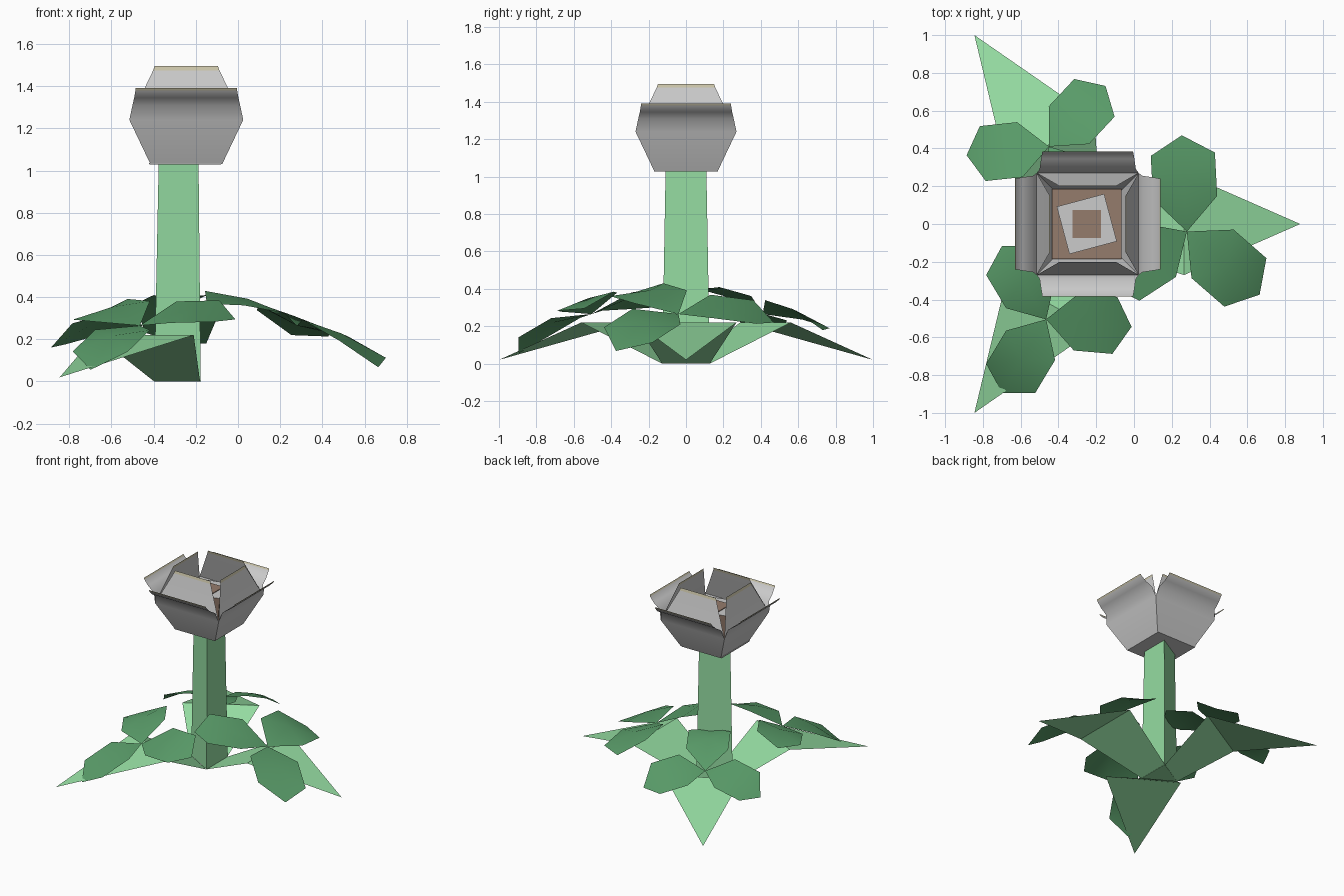
import bpy
from math import sin, cos, radians, pi

if "Cube" in bpy.data.objects:
    bpy.data.objects.remove(bpy.data.objects["Cube"])


def material(name, rgb):
    m = bpy.data.materials.new(name)
    m.diffuse_color = (*rgb, 1)
    m.use_nodes = True
    m.node_tree.nodes["Principled BSDF"].inputs["Base Color"].default_value = m.diffuse_color
    return m


LIGHT = material("light_green", (0.30, 0.72, 0.36))
DARK = material("dark_green", (0.10, 0.33, 0.14))
BROWN = material("brown", (0.30, 0.20, 0.15))
RIM = material("pale_rim", (0.60, 0.56, 0.40))
GREY = material("grey", (0.6, 0.6, 0.6))


def make(name, verts, faces, mats, slots=None, smooth=False):
    me = bpy.data.meshes.new(name)
    me.from_pydata(verts, [], faces)
    for m in mats:
        me.materials.append(m)
    for i, p in enumerate(me.polygons):
        p.use_smooth = smooth
        if slots:
            p.material_index = slots[i]
    ob = bpy.data.objects.new(name, me)
    bpy.context.collection.objects.link(ob)
    return ob


def ring(n, r, z, turn):
    return [(CX + r * cos(turn + 2 * pi * i / n), r * sin(turn + 2 * pi * i / n), z)
            for i in range(n)]


def prism(name, n, sections, turn, mats, cap_slot=0):
    verts = [v for r, z in sections for v in ring(n, r, z, turn)]
    faces = [(k * n + i, k * n + (i + 1) % n, (k + 1) * n + (i + 1) % n, (k + 1) * n + i)
             for k in range(len(sections) - 1) for i in range(n)]
    slots = [0] * len(faces) + [0, cap_slot]
    faces += [tuple(reversed(range(n))), tuple(range(len(verts) - n, len(verts)))]
    return make(name, verts, faces, mats, slots)


CX = -0.25

# three-sided stem, one edge towards -x
prism("stem", 3, [(0.147, 0), (0.126, 1.03)], pi, [LIGHT])


# big ground leaves: folded sheets growing from the foot of each stem side
def ground_leaf(name, base, wide, tip):
    verts = [(*p, 0) for p in base] + [(*p, 0.22) for p in wide] + [(*tip, 0.02)]
    make(name, verts, [(0, 1, 2, 3), (3, 2, 4)], [LIGHT])


ground_leaf("ground_leaf_right", [(-0.18, -0.127), (-0.18, 0.127)],
            [(0.265, 0.27), (0.265, -0.27)], (0.88, 0))
for side, s in (("back", 1), ("front", -1)):
    ground_leaf("ground_leaf_" + side, [(-0.18, 0.127 * s), (-0.397, 0)],
                [(-0.675, 0.29 * s), (-0.21, 0.56 * s)], (-0.845, s))

# leaflet outline: along, across, lift above the drooping surface
LEAFLET = [(0, 0, 0), (0.18, -0.17, 0.045), (0.41, -0.17, 0.045), (0.51, 0, 0.01),
           (0.41, 0.17, 0.045), (0.18, 0.17, 0.045), (0.28, 0, 0.06)]


def leaflet(name, centre, angle, outward, scale):
    a, o = radians(angle), radians(outward)
    verts = []
    for u, v, lift in LEAFLET:
        u, v = u * scale, v * scale
        x, y = u * cos(a) - v * sin(a), u * sin(a) + v * cos(a)
        z = 0.265 - 0.37 * (x * cos(o) + y * sin(o)) - 0.25 * u * u + lift
        verts.append((centre[0] + x, centre[1] + y, z))
    make(name, verts, [(i, (i + 1) % 6, 6) for i in range(6)], [DARK], smooth=True)


# three groups of three leaflets
for side, centre, outward, scale, angles in (
        ("right", (0.28, -0.04), 0, 1.0, (93, 213, 319)),
        ("back", (-0.45, 0.41), 120, 0.86, (47, 186, 300)),
        ("front", (-0.465, -0.505), 240, 0.89, (355, 239, 121))):
    for i, a in enumerate(angles):
        leaflet(f"leaflet_{side}_{i + 1}", centre, a, outward, scale)


# petals: a profile of (distance out, height, half width), turned to four sides
def petal(name, profile, quarter):
    a = quarter * pi / 2
    verts = []
    for r, z, w in profile:
        for t in (-w, w):
            verts.append((CX + 0.005 + r * cos(a) - t * sin(a), r * sin(a) + t * cos(a), z))
    n = len(profile) - 1
    faces = [(2 * k, 2 * k + 1, 2 * k + 3, 2 * k + 2) for k in range(n)]
    ob = make(name, verts, faces, [GREY, RIM], [0] * (n - 1) + [1], smooth=True)
    bpy.context.view_layer.objects.active = ob
    ob.select_set(True)
    bpy.ops.object.shade_smooth_by_angle(angle=radians(50))
    ob.select_set(False)


OUTER = [(0.17, 1.03, 0.17), (0.27, 1.24, 0.27), (0.29, 1.31, 0.255),
         (0.345, 1.345, 0.247), (0.38, 1.38, 0.241), (0.385, 1.392, 0.24)]
INNER = [(0.27, 1.24, 0.27), (0.205, 1.475, 0.157), (0.2, 1.495, 0.15)]
for q in range(4):
    petal(f"outer_petal_{q + 1}", OUTER, q)
    petal(f"inner_petal_{q + 1}", INNER, q)

# flower floor and brown collar
S = 2 ** 0.5
prism("flower_base", 4, [(0.17 * S, 1.028), (0.172 * S, 1.035)], pi / 4, [GREY])
prism("flower_collar", 4, [(0.165 * S, 1.036), (0.185 * S, 1.09)], pi / 4, [BROWN])

# turned bud with a grey top and a brown middle
TURN = pi / 4 + radians(15)
prism("bud", 4, [(0.10 * S, 1.06), (0.13 * S, 1.32)], TURN, [BROWN, GREY], 1)
prism("bud_middle", 4, [(0.075 * S, 1.31), (0.075 * S, 1.325)], pi / 4, [BROWN])
